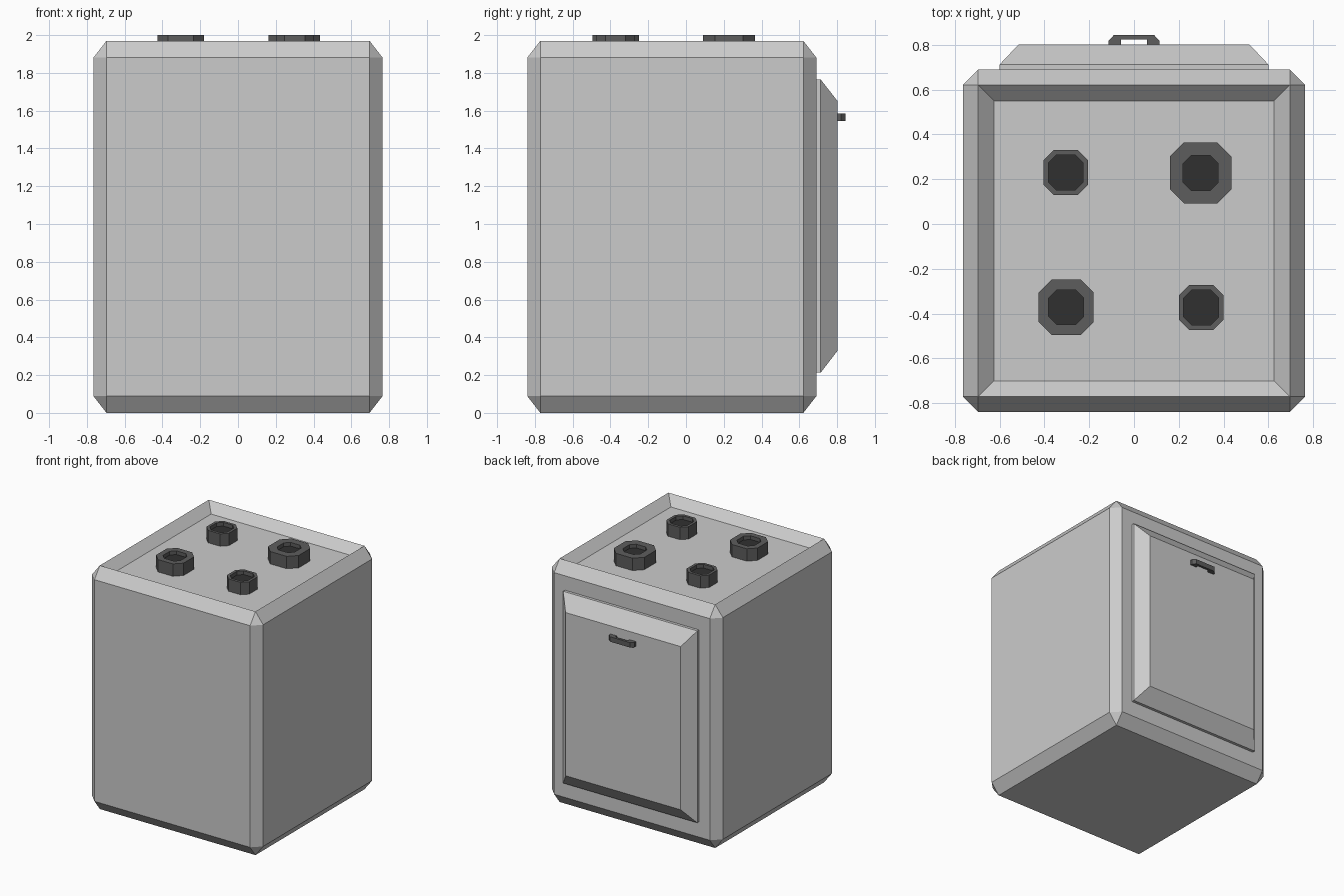
import bpy, bmesh

if "Cube" in bpy.data.objects:
    bpy.data.objects.remove(bpy.data.objects["Cube"])


def material(name, v):
    m = bpy.data.materials.new(name)
    m.diffuse_color = (v, v, v, 1)
    m.use_nodes = True
    m.node_tree.nodes["Principled BSDF"].inputs["Base Color"].default_value = m.diffuse_color
    return m


DARK = material("dark_metal", 0.11)
BLACK = material("black_plate", 0.03)


def finish(name, bm, mat=None):
    bmesh.ops.recalc_face_normals(bm, faces=bm.faces)
    me = bpy.data.meshes.new(name)
    bm.to_mesh(me)
    bm.free()
    ob = bpy.data.objects.new(name, me)
    bpy.context.collection.objects.link(ob)
    if mat:
        me.materials.append(mat)
    return ob


def loft(name, rings, mat=None, cap_start=True, cap_end=True):
    """Skin consecutive point rings with quads, optionally capping the ends."""
    bm = bmesh.new()
    loops = [[bm.verts.new(p) for p in r] for r in rings]
    n = len(loops[0])
    for a, b in zip(loops, loops[1:]):
        for i in range(n):
            j = (i + 1) % n
            bm.faces.new((a[i], a[j], b[j], b[i]))
    if cap_start:
        bm.faces.new(loops[0][::-1])
    if cap_end:
        bm.faces.new(loops[-1])
    return finish(name, bm, mat)


# Body: chamfered box with a sunken hob on top
bm = bmesh.new()
bmesh.ops.create_cube(bm, size=1)
bmesh.ops.bevel(bm, geom=bm.edges[:], offset=0.045, segments=1,
                affect='EDGES', profile=0.5)
bmesh.ops.scale(bm, vec=(1.53, 1.53, 1.97), verts=bm.verts)
bmesh.ops.translate(bm, vec=(0, -0.075, 0.985), verts=bm.verts)
bm.normal_update()
top = [f for f in bm.faces if f.normal.z > 0.99]
bmesh.ops.inset_individual(bm, faces=top, thickness=0.1)
for v in top[0].verts:
    v.co.z -= 0.07
finish("body", bm)


# Burners: corner-cut square rings around sunken plates
def octagon(cx, cy, w, z):
    c = 0.54 * w
    return [(cx + x, cy + y, z) for x, y in
            ((w, -c), (w, c), (c, w), (-c, w), (-w, c), (-w, -c), (-c, -w), (c, -w))]


for i, (x, y, w) in enumerate([(-0.305, 0.23, 0.1), (0.298, 0.228, 0.137),
                               (-0.303, -0.372, 0.123), (0.3, -0.373, 0.1)]):
    loft(f"burner_ring_{i + 1}",
         [octagon(x, y, w, 1.895), octagon(x, y, w, 2.0),
          octagon(x, y, 0.078, 2.0), octagon(x, y, 0.078, 1.97)],
         DARK, cap_end=False)
    loft(f"burner_plate_{i + 1}",
         [octagon(x, y, 0.078, 1.95), octagon(x, y, 0.078, 1.97)], BLACK)


# Oven door: thin slab tapering to a raised panel
def door_ring(w, z0, z1, y):
    return [(-w, y, z0), (w, y, z0), (w, y, z1), (-w, y, z1)]


loft("oven_door", [door_ring(0.6, 0.213, 1.765, 0.685),
                   door_ring(0.6, 0.213, 1.765, 0.713),
                   door_ring(0.515, 0.33, 1.65, 0.803)])

# Door handle: chamfered bracket profile extruded vertically
half = [(0.057, 0.825), (0.057, 0.80), (0.113, 0.80), (0.113, 0.82), (0.09, 0.844)]
profile = half + [(-x, y) for x, y in reversed(half)]
loft("door_handle", [[(x, y, z) for x, y in profile] for z in (1.544, 1.584)], DARK)
